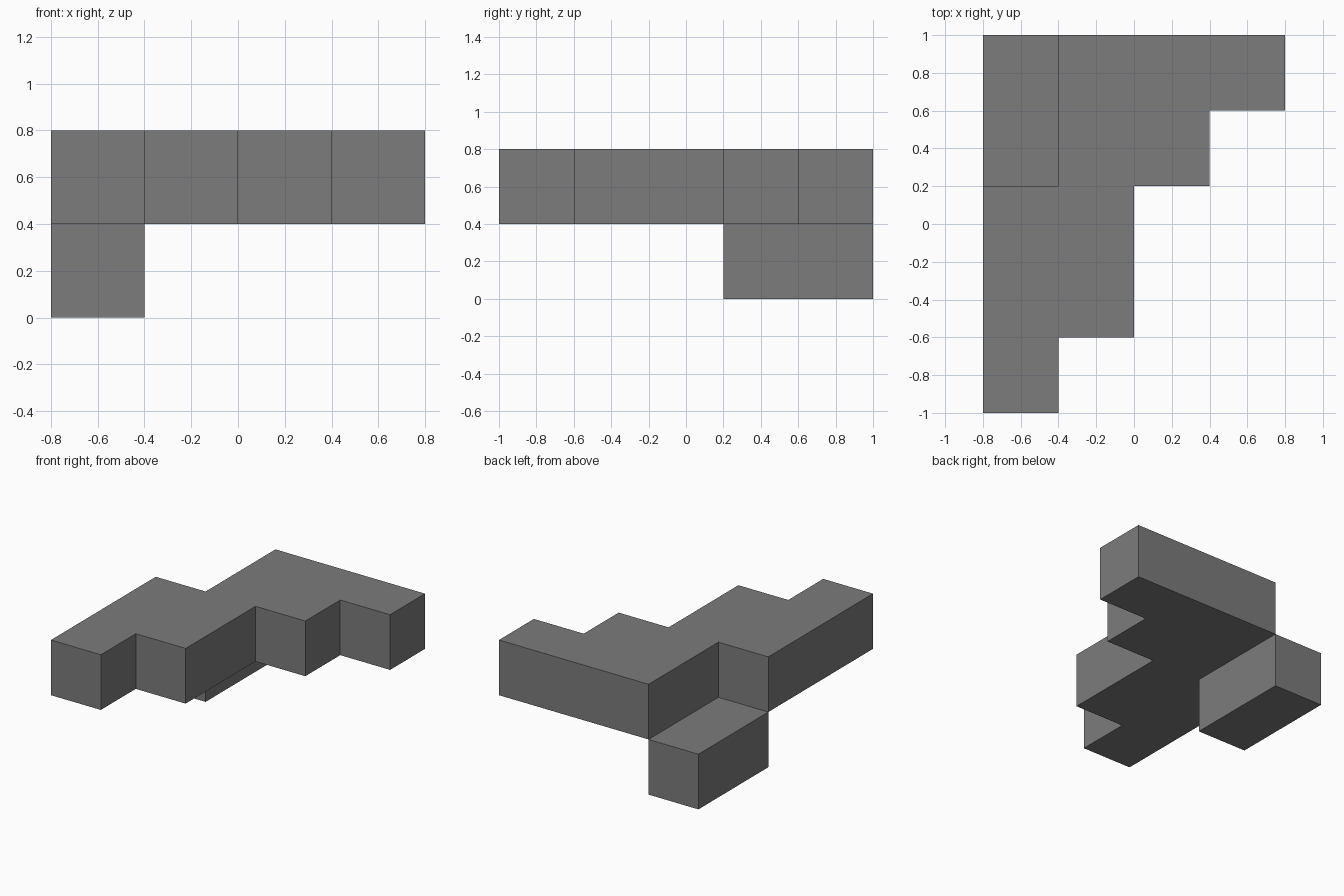
import bpy
import bmesh

cube = bpy.data.objects.get("Cube")
if cube:
    bpy.data.objects.remove(cube, do_unlink=True)

grey = bpy.data.materials.new("mid grey")
grey.use_nodes = True
colour = (0.2, 0.2, 0.2, 1)
grey.diffuse_color = colour
grey.node_tree.nodes["Principled BSDF"].inputs["Base Color"].default_value = colour


def prism(name, outline, bottom, height):
    """Extrude a flat outline straight up into a flat-shaded solid."""
    bm = bmesh.new()
    base = bm.faces.new([bm.verts.new((x, y, bottom)) for x, y in outline])
    top = bmesh.ops.extrude_face_region(bm, geom=[base], use_keep_orig=True)["geom"]
    verts = [v for v in top if isinstance(v, bmesh.types.BMVert)]
    bmesh.ops.translate(bm, verts=verts, vec=(0, 0, height))
    bmesh.ops.recalc_face_normals(bm, faces=bm.faces)
    mesh = bpy.data.meshes.new(name)
    bm.to_mesh(mesh)
    bm.free()
    mesh.materials.append(grey)
    obj = bpy.data.objects.new(name, mesh)
    bpy.context.collection.objects.link(obj)
    return obj


UNIT = 0.4

# Upper slab: stepped along the front right, notched at the back right corner
stepped = [(-0.8, -1), (-0.4, -1), (-0.4, -0.6), (0, -0.6), (0, 0.2), (0.4, 0.2),
           (0.4, 0.6), (0.8, 0.6), (0.8, 1), (-0.4, 1), (-0.4, 0.2), (-0.8, 0.2)]
prism("upper_slab", stepped, UNIT, UNIT)

# Lower block: fills the notch one level down
prism("lower_block", [(-0.8, 0.2), (-0.4, 0.2), (-0.4, 1), (-0.8, 1)], 0, UNIT)
